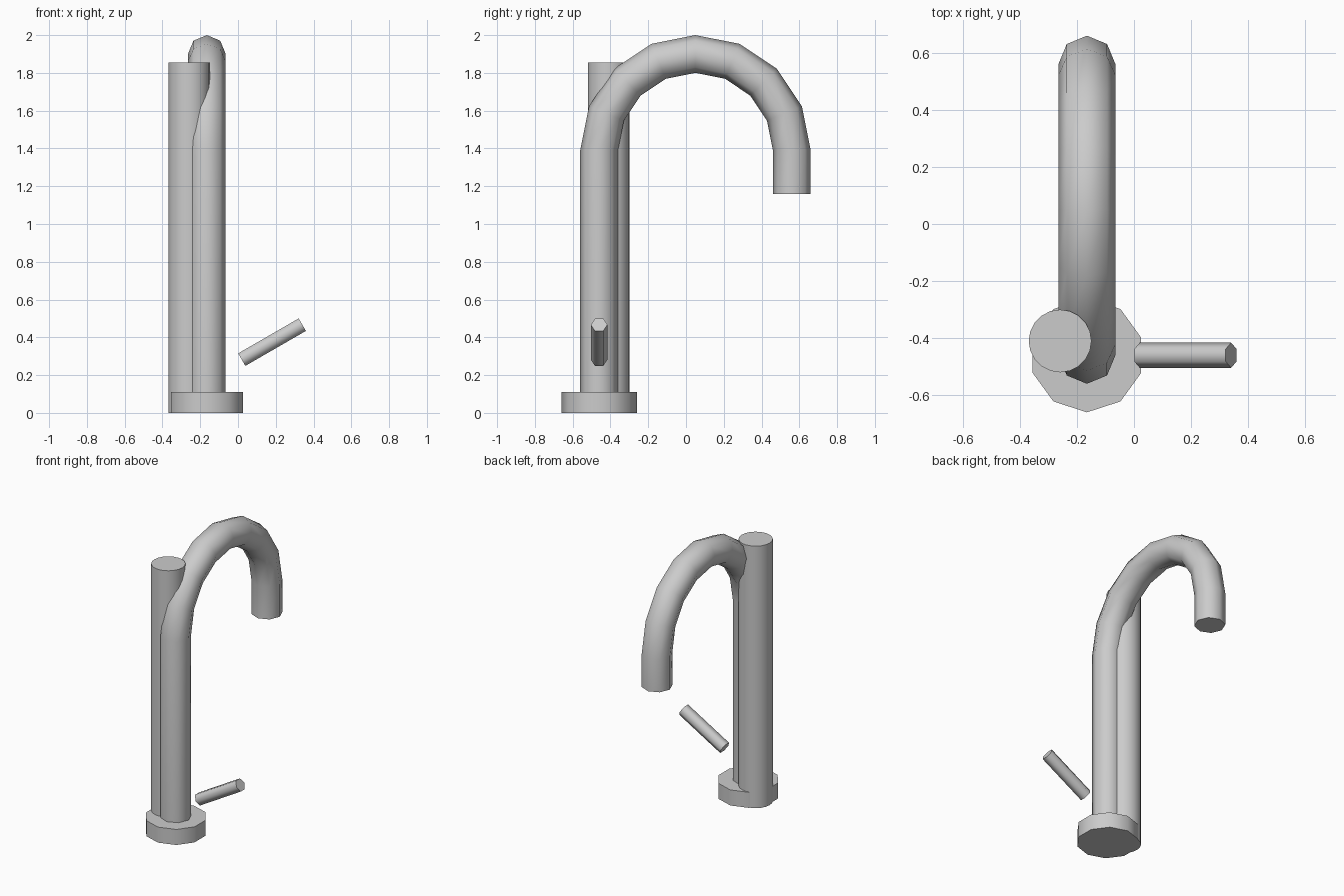
import bpy, bmesh
from math import sin, cos, pi, radians
from mathutils import Vector

cube = bpy.data.objects.get("Cube")
if cube:
    bpy.data.objects.remove(cube, do_unlink=True)

# Single brushed metal colour
METAL = (0.6, 0.6, 0.6, 1)
metal = bpy.data.materials.new("brushed_metal")
metal.use_nodes = True
metal.diffuse_color = METAL
bsdf = next(n for n in metal.node_tree.nodes if n.type == 'BSDF_PRINCIPLED')
bsdf.inputs["Base Color"].default_value = METAL
bsdf.inputs["Roughness"].default_value = 0.5


def tube(name, path, radius, sides, phase=0.0):
    """Sweep a capped polygon along a path of points lying in one upright plane.
    Each path entry is (point, tangent); phase turns the polygon."""
    bm = bmesh.new()
    rings = []
    for point, tangent, across in path:
        t, u = Vector(tangent).normalized(), Vector(across)
        v = t.cross(u)
        angles = [phase + 2 * pi * i / sides for i in range(sides)]
        rings.append([bm.verts.new(Vector(point) + radius * (cos(a) * u + sin(a) * v))
                      for a in angles])
    for low, high in zip(rings, rings[1:]):
        for i in range(sides):
            j = (i + 1) % sides
            bm.faces.new((low[i], low[j], high[j], high[i]))
    bm.faces.new(rings[0][::-1])
    bm.faces.new(rings[-1])
    bmesh.ops.recalc_face_normals(bm, faces=bm.faces)
    mesh = bpy.data.meshes.new(name)
    bm.to_mesh(mesh)
    bm.free()
    mesh.materials.append(metal)
    obj = bpy.data.objects.new(name, mesh)
    bpy.context.collection.objects.link(obj)
    bpy.ops.object.select_all(action='DESELECT')
    obj.select_set(True)
    bpy.context.view_layer.objects.active = obj
    bpy.ops.object.shade_smooth_by_angle(angle=radians(65))
    return obj


X, Y = (1, 0, 0), (0, 1, 0)
UP, DOWN = (0, 0, 1), (0, 0, -1)
STEM_X, STEM_Y = -0.165, -0.46

# Ten-sided base
tube("base", [((STEM_X, STEM_Y, z), UP, Y) for z in (0, 0.11)], 0.2, 10)

# Round body column
tube("body_column", [((-0.259, -0.41, z), UP, X) for z in (0, 1.855)], 0.11, 20)

# Gooseneck spout: riser, half-circle arch, short drop
ARCH_Y, ARCH_Z, ARCH_R, STEPS = 0.05, 1.39, 0.51, 8
path = [((STEM_X, STEM_Y, 0.05), UP, X)]
for i in range(STEPS + 1):
    a = pi * i / STEPS
    path.append(((STEM_X, ARCH_Y - ARCH_R * cos(a), ARCH_Z + ARCH_R * sin(a)),
                 (0, sin(a), cos(a)), X))
path.append(((STEM_X, ARCH_Y + ARCH_R, 1.16), DOWN, X))
tube("spout", path, 0.1, 8)

# Hexagonal lever handle, tilted upward
tilt = radians(30)
start = Vector((0.02, STEM_Y, 0.282))
axis = Vector((cos(tilt), 0, sin(tilt)))
tube("handle", [(start + axis * d, axis, Y) for d in (0, 0.37)], 0.044, 6)
